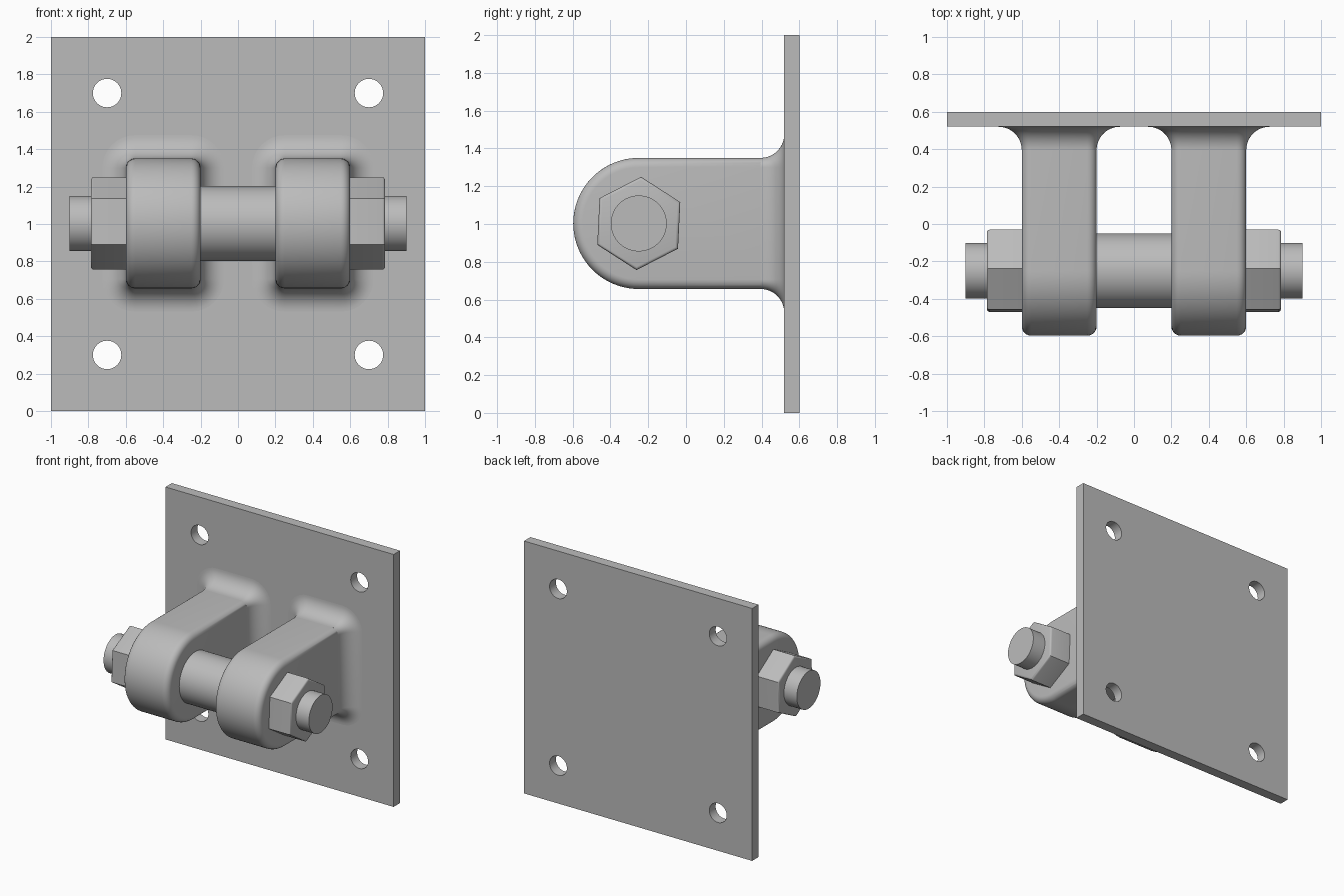
import bpy, bmesh, math
from mathutils import Matrix

cube = bpy.data.objects.get("Cube")
if cube:
    bpy.data.objects.remove(cube, do_unlink=True)

steel = bpy.data.materials.new("grey_steel")
steel.use_nodes = True
GREY = (0.5, 0.5, 0.5, 1)
steel.diffuse_color = GREY
steel.node_tree.nodes["Principled BSDF"].inputs["Base Color"].default_value = GREY

PIN_Y, PIN_Z = -0.25, 1.003   # pin axis
LUG_R, LUG_X, LUG_HALF = 0.347, 0.4, 0.2
EDGE_R, FLARE_R = 0.05, 0.125
PLATE_FRONT, PLATE_BACK = 0.52, 0.6


def finish(bm, name, smooth=True):
    bmesh.ops.recalc_face_normals(bm, faces=bm.faces)
    mesh = bpy.data.meshes.new(name)
    bm.to_mesh(mesh)
    bm.free()
    mesh.materials.append(steel)
    obj = bpy.data.objects.new(name, mesh)
    bpy.context.collection.objects.link(obj)
    bpy.ops.object.select_all(action='DESELECT')
    obj.select_set(True)
    bpy.context.view_layer.objects.active = obj
    if smooth:
        bpy.ops.object.shade_smooth_by_angle(angle=math.radians(35))
    return obj


def rod(bm, radius, x0, x1, sides=64, turn=0.0):
    """Cylinder or prism along x on the pin axis."""
    place = (Matrix.Translation(((x0 + x1) / 2, PIN_Y, PIN_Z))
             @ Matrix.Rotation(turn, 4, 'X') @ Matrix.Rotation(math.pi / 2, 4, 'Y'))
    return bmesh.ops.create_cone(bm, cap_ends=True, segments=sides, radius1=radius,
                                 radius2=radius, depth=abs(x1 - x0), matrix=place)


# Back plate with four bolt holes
bm = bmesh.new()
bmesh.ops.create_cube(bm, size=1, matrix=Matrix.Translation((0, (PLATE_FRONT + PLATE_BACK) / 2, 1))
                      @ Matrix.Diagonal((2, PLATE_BACK - PLATE_FRONT, 2, 1)))
plate = finish(bm, "back_plate", smooth=False)

bm = bmesh.new()
for x in (-0.7, 0.7):
    for z in (0.3, 1.7):
        bmesh.ops.create_cone(bm, cap_ends=True, segments=48, radius1=0.076, radius2=0.076, depth=0.4,
                              matrix=Matrix.Translation((x, 0.56, z)) @ Matrix.Rotation(math.pi / 2, 4, 'X'))
cutter = finish(bm, "hole_cutter", smooth=False)
cutter.hide_render = True
cut = plate.modifiers.new("holes", 'BOOLEAN')
cut.operation, cut.solver, cut.object = 'DIFFERENCE', 'EXACT', cutter
bpy.context.view_layer.objects.active = plate
bpy.ops.object.modifier_apply(modifier=cut.name)
bpy.data.objects.remove(cutter, do_unlink=True)
plate.select_set(True)
bpy.ops.object.shade_smooth_by_angle(angle=math.radians(35))


def make_lug(side, name):
    """Round-nosed arm with softened rims."""
    bm = bmesh.new()
    outline = [(0.56, PIN_Z + LUG_R)]
    steps = 40
    for i in range(steps + 1):
        a = math.pi / 2 + math.pi * i / steps
        outline.append((PIN_Y + LUG_R * math.cos(a), PIN_Z + LUG_R * math.sin(a)))
    outline.append((0.56, PIN_Z - LUG_R))
    x0 = side * LUG_X - LUG_HALF
    face = bm.faces.new([bm.verts.new((x0, y, z)) for y, z in outline])
    out = bmesh.ops.extrude_face_region(bm, geom=[face])
    moved = [v for v in out["geom"] if isinstance(v, bmesh.types.BMVert)]
    bmesh.ops.translate(bm, verts=moved, vec=(2 * LUG_HALF, 0, 0))
    bmesh.ops.recalc_face_normals(bm, faces=bm.faces)
    rims = [e for e in bm.edges if abs(e.verts[0].co.x - e.verts[1].co.x) < 1e-5]
    bmesh.ops.bevel(bm, geom=rims, offset=EDGE_R, segments=6, profile=0.5, affect='EDGES')
    finish(bm, name)


def make_flare(side, name):
    """Concave fillet spreading from the arm onto the plate."""
    bm = bmesh.new()
    rings = []
    steps, corner_steps = 14, 8
    for i in range(steps + 1):
        t = math.pi / 2 * i / steps
        y = PLATE_FRONT - FLARE_R + FLARE_R * math.sin(t)
        r = EDGE_R + FLARE_R * (1 - math.cos(t))
        ring = []
        for q, (sx, sz) in enumerate(((1, 1), (-1, 1), (-1, -1), (1, -1))):
            for k in range(corner_steps + 1):
                a = math.pi / 2 * (q + k / corner_steps)
                ring.append(bm.verts.new((
                    side * LUG_X + sx * (LUG_HALF - EDGE_R) + r * math.cos(a), y,
                    PIN_Z + sz * (LUG_R - EDGE_R) + r * math.sin(a))))
        rings.append(ring)
    count = len(rings[0])
    for low, high in zip(rings, rings[1:]):
        for k in range(count):
            n = (k + 1) % count
            bm.faces.new((low[k], low[n], high[n], high[k]))
    bm.faces.new(rings[0])
    bm.faces.new(rings[-1])
    finish(bm, name)


def make_nut(side, name):
    """Hexagonal nut with a softened outer rim."""
    bm = bmesh.new()
    inner, outer = side * 0.59, side * 0.787
    rod(bm, 0.247, inner, outer, sides=6, turn=math.radians(87.2))
    # Put a corner almost straight up
    top = max(bm.verts, key=lambda v: v.co.z).co
    lean = math.atan2(top.y - PIN_Y, top.z - PIN_Z)
    bmesh.ops.rotate(bm, verts=bm.verts, cent=(0, PIN_Y, PIN_Z),
                     matrix=Matrix.Rotation(lean - math.radians(2.8), 3, 'X'))
    rim = [e for e in bm.edges if all(abs(v.co.x - outer) < 1e-4 for v in e.verts)]
    bmesh.ops.bevel(bm, geom=rim, offset=0.015, segments=3, profile=0.5, affect='EDGES')
    finish(bm, name)


for side, word in ((1, "left"), (-1, "right")):
    make_lug(side, word + "_lug")
    make_flare(side, word + "_lug_fillet")
    make_nut(side, word + "_nut")

# Pin through both lugs, with a thicker spacer between them
bm = bmesh.new()
rod(bm, 0.148, -0.9, 0.9)
finish(bm, "pin")
bm = bmesh.new()
rod(bm, 0.2, -0.25, 0.25)
finish(bm, "spacer_sleeve")
